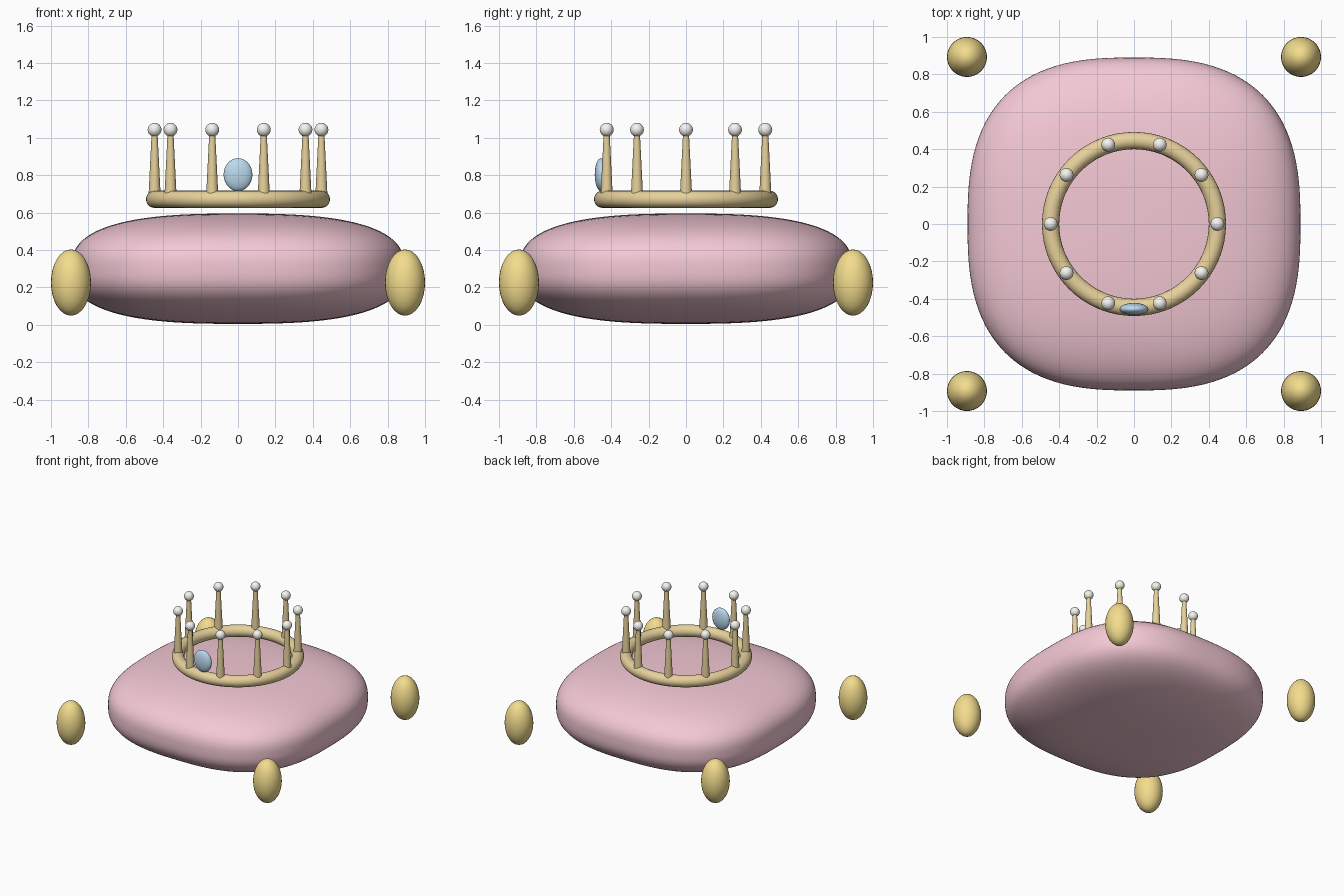
import bpy, bmesh
from math import cos, sin, pi

if "Cube" in bpy.data.objects:
    bpy.data.objects.remove(bpy.data.objects["Cube"])


def material(name, rgb):
    m = bpy.data.materials.new(name)
    m.diffuse_color = (*rgb, 1)
    m.use_nodes = True
    m.node_tree.nodes["Principled BSDF"].inputs["Base Color"].default_value = m.diffuse_color
    return m


PINK = material("pink_velvet", (0.90, 0.58, 0.66))
GOLD = material("crown_gold", (0.80, 0.64, 0.33))
YELLOW = material("tassel_gold", (0.90, 0.72, 0.27))
PEARL = material("pearl_white", (0.93, 0.91, 0.87))
BLUE = material("gem_blue", (0.50, 0.70, 0.86))


def finish(name, mat):
    ob = bpy.context.object
    ob.name = name
    ob.data.materials.append(mat)
    bpy.ops.object.shade_smooth_by_angle()
    return ob


def ellipsoid(name, loc, radii, mat, seg=32):
    bpy.ops.mesh.primitive_uv_sphere_add(segments=seg, ring_count=seg // 2, location=loc)
    bpy.context.object.scale = radii
    bpy.ops.object.transform_apply(location=False, rotation=False, scale=True)
    finish(name, mat)


# Cushion: subdivided cube projected onto a rounded-box superellipsoid
P = 2.7
bpy.ops.mesh.primitive_cube_add(size=2, location=(0, 0, 0.3))
mesh = bpy.context.object.data
bm = bmesh.new()
bm.from_mesh(mesh)
bmesh.ops.subdivide_edges(bm, edges=bm.edges[:], cuts=31, use_grid_fill=True)
for v in bm.verts:
    r = sum(abs(c) ** P for c in v.co) ** (1 / P)
    v.co = (v.co.x / r * 0.89, v.co.y / r * 0.89, v.co.z / r * 0.295)
bm.to_mesh(mesh)
bm.free()
finish("cushion", PINK)

# Corner tassels
for sx in (-1, 1):
    for sy in (-1, 1):
        ellipsoid("corner_tassel", (sx * 0.893, sy * 0.893, 0.226), (0.107, 0.107, 0.177), YELLOW)

# Crown band
R = 0.446
bpy.ops.mesh.primitive_torus_add(major_radius=R, minor_radius=0.046, major_segments=64,
                                 minor_segments=20, location=(0, 0, 0.671))
finish("crown_band", GOLD)

# Crown points, each tipped with a pearl
for i in range(10):
    a = i * 2 * pi / 10
    x, y = R * cos(a), R * sin(a)
    bpy.ops.mesh.primitive_cone_add(vertices=20, radius1=0.032, radius2=0.015, depth=0.34,
                                    location=(x, y, 0.87))
    finish("crown_point", GOLD)
    ellipsoid("pearl", (x, y, 1.043), (0.037,) * 3, PEARL, 20)

# Front jewel
ellipsoid("front_jewel", (0, -0.455, 0.803), (0.077, 0.033, 0.088), BLUE)
